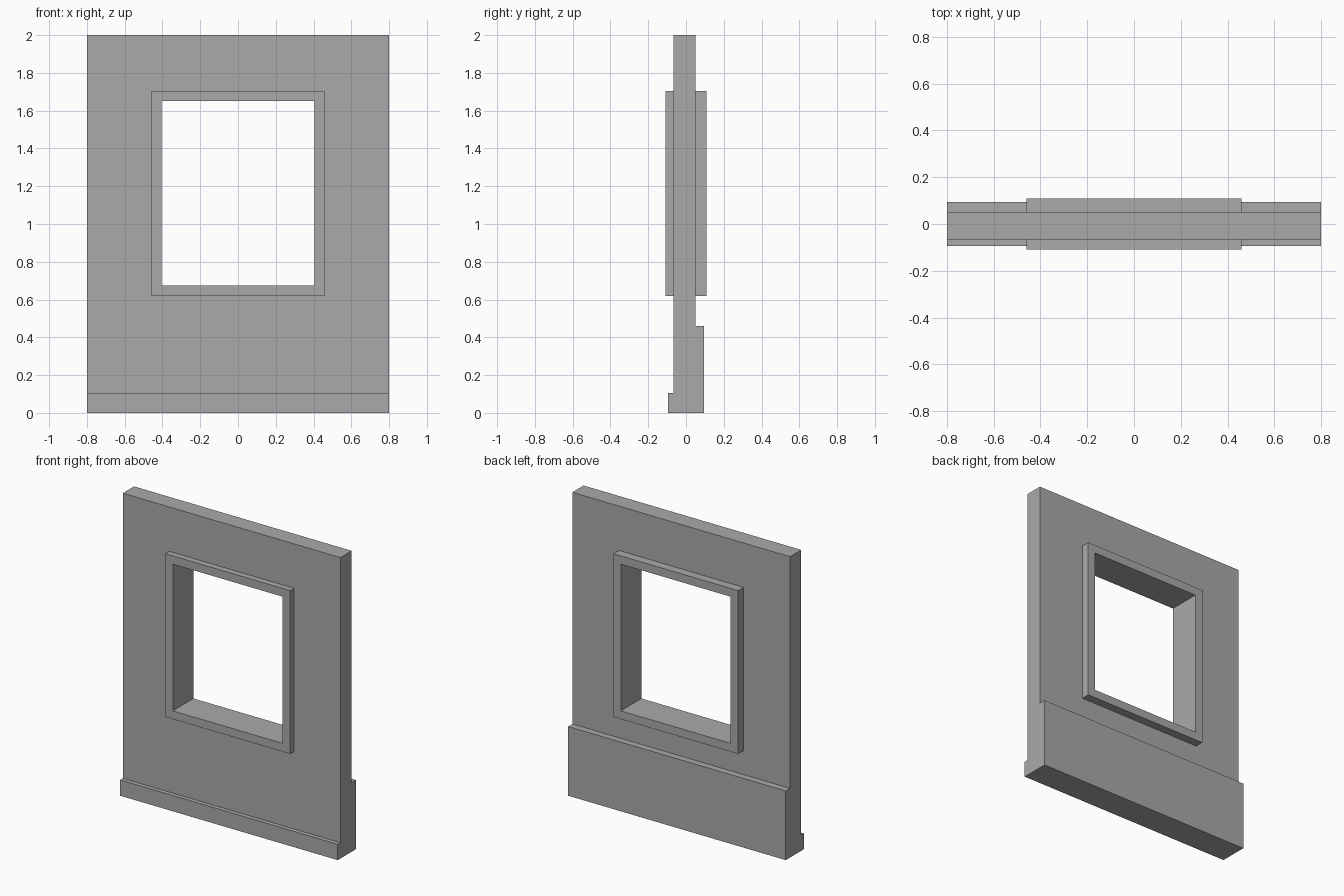
import bpy
import bmesh

default = bpy.data.objects.get("Cube")
if default:
    bpy.data.objects.remove(default, do_unlink=True)

# Single plain grey
grey = bpy.data.materials.new("plain grey")
grey.use_nodes = True
colour = (0.4, 0.4, 0.4, 1)
grey.diffuse_color = colour
grey.node_tree.nodes["Principled BSDF"].inputs["Base Color"].default_value = colour


def extrude_profile(name, points, offset):
    """Extrude a closed outline by an offset vector into a flat-shaded solid."""
    bm = bmesh.new()
    face = bm.faces.new([bm.verts.new(p) for p in points])
    extruded = bmesh.ops.extrude_face_region(bm, geom=[face])["geom"]
    moved = [g for g in extruded if isinstance(g, bmesh.types.BMVert)]
    bmesh.ops.translate(bm, verts=moved, vec=offset)
    bmesh.ops.recalc_face_normals(bm, faces=bm.faces)
    mesh = bpy.data.meshes.new(name)
    bm.to_mesh(mesh)
    bm.free()
    mesh.materials.append(grey)
    obj = bpy.data.objects.new(name, mesh)
    bpy.context.collection.objects.link(obj)
    return obj


def upright_block(name, half_width, bottom, top, half_depth):
    outline = [(-half_width, -half_depth, bottom), (half_width, -half_depth, bottom),
               (half_width, -half_depth, top), (-half_width, -half_depth, top)]
    return extrude_profile(name, outline, (0, 2 * half_depth, 0))


def cut(target, cutter):
    """Subtract the cutter from the target and discard it."""
    mod = target.modifiers.new("opening", 'BOOLEAN')
    mod.operation = 'DIFFERENCE'
    mod.solver = 'EXACT'
    mod.object = cutter
    cutter.hide_render = True
    bpy.context.view_layer.objects.active = target
    bpy.ops.object.modifier_apply(modifier=mod.name)
    bpy.data.objects.remove(cutter, do_unlink=True)


# Wall section with a low front skirting and a tall back plinth
half_wall = 0.8
section = [(-0.095, 0), (0.095, 0), (0.095, 0.46), (0.051, 0.46),
           (0.051, 2), (-0.067, 2), (-0.067, 0.105), (-0.095, 0.105)]
wall = extrude_profile("wall", [(-half_wall, y, z) for y, z in section],
                       (2 * half_wall, 0, 0))

# Window frame, standing proud on both sides, set into the wall
outer = (0.459, 0.62, 1.705)
inner = (0.404, 0.675, 1.65)
frame = upright_block("window_frame", *outer, 0.108)
cut(wall, upright_block("wall_opening_cutter", *outer, 0.3))
cut(frame, upright_block("frame_opening_cutter", *inner, 0.3))
